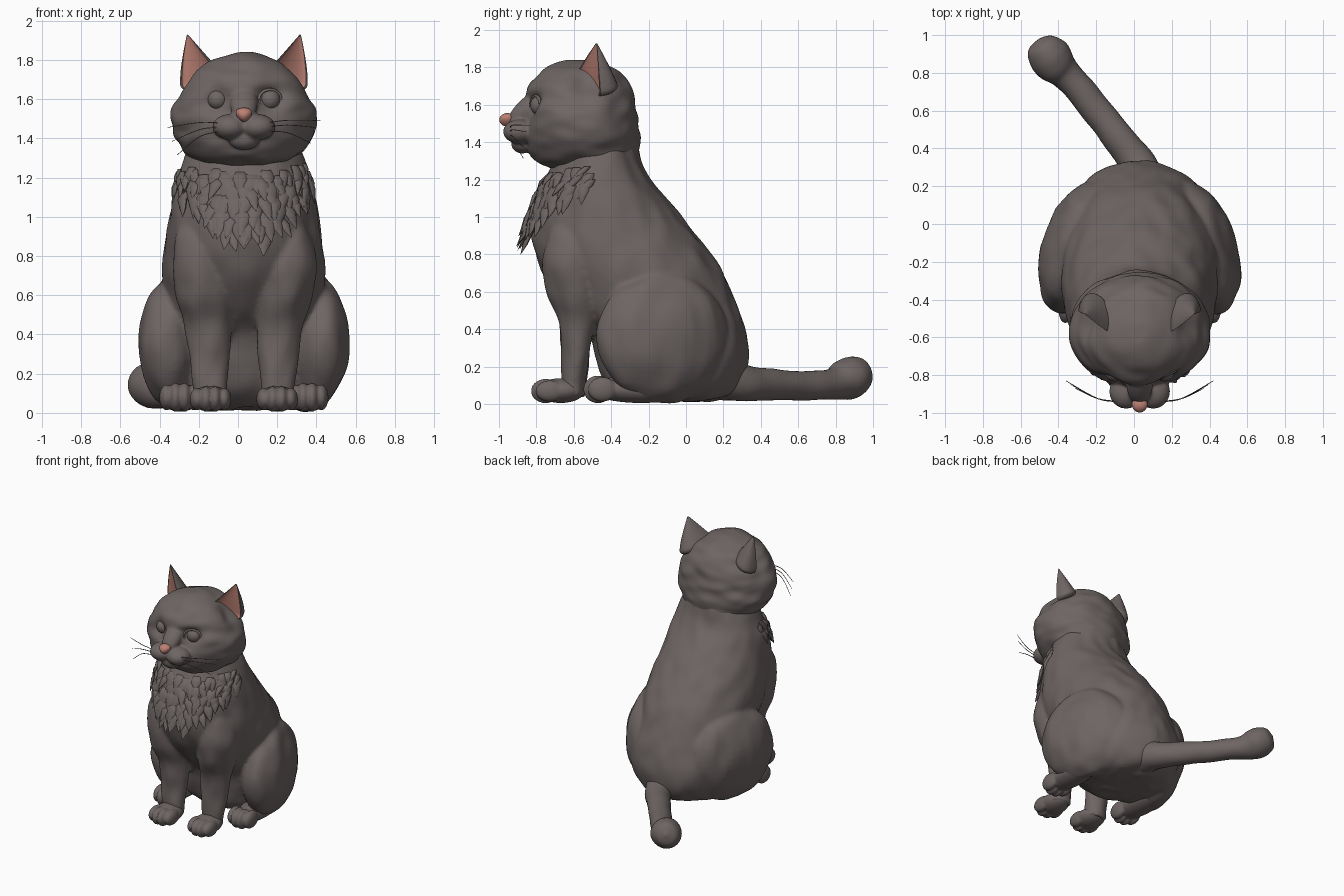
import bpy, bmesh, math, random
from mathutils import Vector, Matrix, noise

random.seed(4)
CX = 0.03                      # the cat's own middle line
if "Cube" in bpy.data.objects:
    bpy.data.objects.remove(bpy.data.objects["Cube"], do_unlink=True)


def material(name, rgb):
    m = bpy.data.materials.new(name)
    m.use_nodes = True
    m.diffuse_color = (*rgb, 1)
    m.node_tree.nodes["Principled BSDF"].inputs["Base Color"].default_value = (*rgb, 1)
    return m


FUR = material("warm grey fur", (0.155, 0.131, 0.126))
PINK = material("pink skin", (0.5, 0.22, 0.175))


def finish(name, bm, mats=(FUR,), angle=60, melt=None):
    """Make the object; melt = (voxel size, smoothing) fuses its overlapping shells."""
    bmesh.ops.recalc_face_normals(bm, faces=bm.faces)
    me = bpy.data.meshes.new(name)
    bm.to_mesh(me)
    bm.free()
    ob = bpy.data.objects.new(name, me)
    bpy.context.collection.objects.link(ob)
    for m in mats:
        me.materials.append(m)
    bpy.ops.object.select_all(action='DESELECT')
    ob.select_set(True)
    bpy.context.view_layer.objects.active = ob
    bpy.ops.object.shade_smooth_by_angle(angle=math.radians(angle))
    if melt:
        fuse = ob.modifiers.new("fuse", 'REMESH')
        fuse.mode = 'VOXEL'
        fuse.voxel_size = melt[0]
        fuse.use_smooth_shade = True
        soften = ob.modifiers.new("soften", 'SMOOTH')
        soften.factor = 0.5
        soften.iterations = melt[1]


def smooth_rows(rows, steps):
    """Catmull-Rom interpolation of rows of numbers."""
    out = []
    for i in range(len(rows) - 1):
        a, b, c, d = (rows[max(0, min(len(rows) - 1, i + k))] for k in (-1, 0, 1, 2))
        for j in range(steps):
            t = j / steps
            out.append([q + 0.5 * t * (r - p + t * (2*p - 5*q + 4*r - s + t * (3*(q - r) + s - p)))
                        for p, q, r, s in zip(a, b, c, d)])
    return out + [list(rows[-1])]


def skin(bm, rings):
    """Bridge closed rings of points and cap both ends."""
    vs = [[bm.verts.new(p) for p in r] for r in rings]
    n = len(vs[0])
    faces = [[bm.faces.new((a[i], a[(i+1) % n], b[(i+1) % n], b[i])) for i in range(n)]
             for a, b in zip(vs, vs[1:])]
    bm.faces.new(vs[0])
    bm.faces.new(vs[-1])
    return faces


def ring(p, u, v, n):
    return [p + u * math.cos(k * math.tau / n) + v * math.sin(k * math.tau / n) for k in range(n)]


def slices(rows, side=1, n=64, steps=7):
    """Horizontal oval slices: height, front y, back y, half width, offset from the middle."""
    return [ring(Vector((CX + side * off, (yf + yb) / 2, z)), Vector((hw, 0, 0)),
                 Vector((0, (yb - yf) / 2, 0)), n)
            for z, yf, yb, hw, off in smooth_rows(rows, steps)]


def tube(bm, points, n=20, steps=6):
    rows = smooth_rows(points, steps)
    pts = [Vector(r[:3]) for r in rows]
    rings = []
    for i, p in enumerate(pts):
        q = (pts[min(i+1, len(pts)-1)] - pts[max(i-1, 0)]).to_track_quat('Z', 'Y')
        r = max(rows[i][3], 0.001)
        rings.append(ring(p, q @ Vector((r, 0, 0)), q @ Vector((0, r, 0)), n))
    skin(bm, rings)


def ball(bm, loc, size, turn=0, tilt=0):
    m = (Matrix.Translation(loc) @ Matrix.Rotation(turn, 4, 'Z') @ Matrix.Rotation(tilt, 4, 'X')
         @ Matrix.Diagonal((*size, 1)))
    bmesh.ops.create_uvsphere(bm, u_segments=40, v_segments=24, radius=1, matrix=m)


def ruffle(bm, amount, scale):
    """Comb shallow fur streaks into a surface."""
    bmesh.ops.recalc_face_normals(bm, faces=bm.faces)
    bm.normal_update()
    for v in bm.verts:
        v.co += v.normal * amount * noise.noise(Vector([a * b for a, b in zip(v.co, scale)]))


# Body: torso, front legs and haunches fused together
TORSO = [(.015, -.16, .1, .16, 0), (.04, -.32, .22, .29, 0), (.11, -.43, .3, .36, 0),
         (.25, -.48, .34, .41, 0), (.4, -.53, .315, .42, 0), (.55, -.66, .262, .415, 0),
         (.7, -.765, .2, .415, 0), (.85, -.82, .1, .405, 0), (1, -.83, -.02, .38, 0),
         (1.15, -.78, -.15, .358, 0), (1.25, -.73, -.22, .325, 0), (1.35, -.69, -.25, .29, 0),
         (1.5, -.64, -.28, .22, 0)]
LEG = [(.04, -.66, -.54, .08, .17), (.15, -.67, -.53, .09, .17), (.3, -.665, -.51, .106, .175),
       (.45, -.685, -.47, .122, .183), (.6, -.74, -.44, .148, .2), (.75, -.765, -.45, .145, .22),
       (.9, -.74, -.48, .11, .235), (1, -.68, -.54, .05, .24)]
bm = bmesh.new()
skin(bm, slices(TORSO))
for s in (-1, 1):
    skin(bm, slices(LEG, side=s, n=40))
    ball(bm, (CX + s * .328, -.125, .36), (.185, .365, .355), turn=s * .3)
ruffle(bm, .014, (11, 9, 6))
finish("body", bm, melt=(.013, 5))

# Head and muzzle, with hollows for the eyes and under the ears
HEAD = [(1.24, -.68, -.32, .15, 0), (1.3, -.8, -.26, .27, 0), (1.38, -.85, -.25, .345, 0),
        (1.48, -.87, -.255, .372, 0), (1.58, -.87, -.265, .354, 0), (1.68, -.85, -.29, .303, 0),
        (1.76, -.8, -.345, .232, 0), (1.81, -.72, -.43, .145, 0), (1.835, -.63, -.53, .04, 0)]
EYE_X, EYE_Z = .133, 1.597
bm = bmesh.new()
skin(bm, slices(HEAD, n=96, steps=8))
for v in bm.verts:
    x = v.co.x - CX
    if v.co.y < -.6:
        v.co.y += .055 * math.exp(-((abs(x) - EYE_X) ** 2 + (v.co.z - EYE_Z) ** 2) / .005)
    if abs(x) > .12:
        v.co.x -= math.copysign(.045, x) * math.exp(-((v.co.y + .54) ** 2 + (v.co.z - 1.7) ** 2) / .006)
ruffle(bm, .016, (7, 7, 15))
ball(bm, (CX, -.848, 1.582), (.07, .135, .055), tilt=.75)
ball(bm, (CX, -.875, 1.395), (.08, .06, .055))
for s in (-1, 1):
    ball(bm, (CX + s * .07, -.885, 1.457), (.09, .093, .066), turn=s * .35)
finish("head", bm, melt=(.009, 4))

# Nose: wide on top, narrow below
bm = bmesh.new()
ball(bm, (CX, -.955, 1.52), (.042, .043, .036))
for v in bm.verts:
    v.co.x = CX + (v.co.x - CX) * (1 + 9 * (v.co.z - 1.527))
finish("nose", bm, (PINK,))

for s, label in ((1, "left"), (-1, "right")):
    # Eye and its lid
    ex = CX + s * EYE_X
    bm = bmesh.new()
    ball(bm, (ex, -.783, EYE_Z), (.052, .05, .052))
    finish(label + "_eye", bm)
    bm = bmesh.new()
    lid = []
    for k in range(13):
        a = math.tau * k / 12
        lid.append((ex + .057 * math.cos(a), -.804 + s * .025 * math.cos(a),
                    EYE_Z + .051 * math.sin(a), .008))
    tube(bm, lid, n=8, steps=3)
    finish(label + "_eyelid", bm)

    # Ear: a shallow shell, pink inside, open to the front and the side, tucked in at its root
    inner, back, outer, tip = (Vector((CX + s * x, y, z)) for x, y, z in (
        (.12, -.595, 1.74), (.2, -.37, 1.7), (.32, -.455, 1.635), (.29, -.478, 1.935)))
    mid = (inner + outer) / 2
    root = Vector((CX + s * .2, -.5, 1.68))

    def arc(depth, shrink, n=14):
        return [mid + (inner - mid) * math.cos(math.pi * k / n) * shrink
                + (back - mid) * math.sin(math.pi * k / n) * depth for k in range(n + 1)]
    base = arc(1, 1) + arc(.25, .9)[::-1]
    rings = []
    for k in range(19):
        t = k / 18
        bow = Vector((s * .012, 0, .012)) * math.sin(math.pi * t)
        tuck = .3 * max(0, 1 - t / .25) ** 2
        rings.append([(tip + (p - tip) * max(1 - t ** 1.6, .03) + bow).lerp(root, tuck) for p in base])
    bm = bmesh.new()
    for row in skin(bm, rings)[:-1]:
        for f in row[15:-1]:
            f.material_index = 1
    finish(label + "_ear", bm, (FUR, PINK), 50)

    # Whiskers
    bm = bmesh.new()
    for k, drop in enumerate((.02, .07, .12) if s < 0 else (-.015, .0, .06)):
        z = 1.475 - .02 * k
        tube(bm, [(CX + s * .1, -.94, z, .0025), (CX + s * .22, -.925, z + .012 - drop * .3, .0025),
                  (CX + s * (.39 - .025 * k), -.83 - .02 * k, z - drop, .0015)], n=6)
    finish(label + "_whiskers", bm)

    # Paws: a pad with four close toes each
    for part, px, py, reach, top in (("front", .17, -.67, .13, .066), ("hind", .325, -.24, .28, .075)):
        bm = bmesh.new()
        ball(bm, (CX + s * px, py, top + .006), (.1, reach, top))
        for k in range(4):
            u = k - 1.5
            ball(bm, (CX + s * px + u * .046, py - reach + .046 + .012 * u * u, top + .004),
                 (.037, .078, top - .004 * u * u))
        finish(f"{label}_{part}_paw", bm, melt=(.007, 5))

# Tail, curling up into a rounded end
bm = bmesh.new()
tube(bm, [(.05, .16, .16, .14), (.03, .3, .115, .1), (-.11, .49, .103, .082), (-.26, .68, .1, .08),
          (-.36, .79, .107, .084), (-.42, .85, .13, .108), (-.46, .905, .15, .108),
          (-.49, .955, .17, .075), (-.503, .975, .178, .01)], n=32)
ruffle(bm, .006, (8, 8, 8))
finish("tail", bm)

# Chest ruff: overlapping rows of flat, pointed locks
bm = bmesh.new()
profile = smooth_rows(TORSO, 8)
for z, spread, count in ((1.22, 1.5, 25), (1.17, 1.4, 22), (1.11, 1.05, 16), (1.05, .75, 12),
                         (1, .5, 8), (.95, .27, 5)):
    for k in range(count):
        a = spread * (2 * k / (count - 1) - 1) + random.uniform(-.07, .07)
        zz = z + random.uniform(-.025, .025) + .02 * abs(a)
        _, yf, yb, hw, _ = min(profile, key=lambda r: abs(r[0] - zz))
        root = Vector((CX + hw * math.sin(a), (yf + yb) / 2 - (yb - yf) / 2 * math.cos(a), zz))
        out = Vector((math.sin(a), -math.cos(a), 0))
        along = Vector((math.cos(a), math.sin(a), 0))
        size = random.uniform(.8, 1.25) * (1 - .25 * abs(a))
        sway = random.uniform(-.05, .05) - .03 * a
        rings = []
        for t, w, lift in ((0, .03, -.005), (.3, .042, .028), (.65, .027, .048), (1, .001, .075)):
            p = root + out * lift * (1 - .5 * abs(a)) + along * sway * t - Vector((0, 0, .14 * t * size))
            rings.append(ring(p, along * w * size, out * w * .4, 8))
        skin(bm, rings)
finish("chest_ruff", bm)
